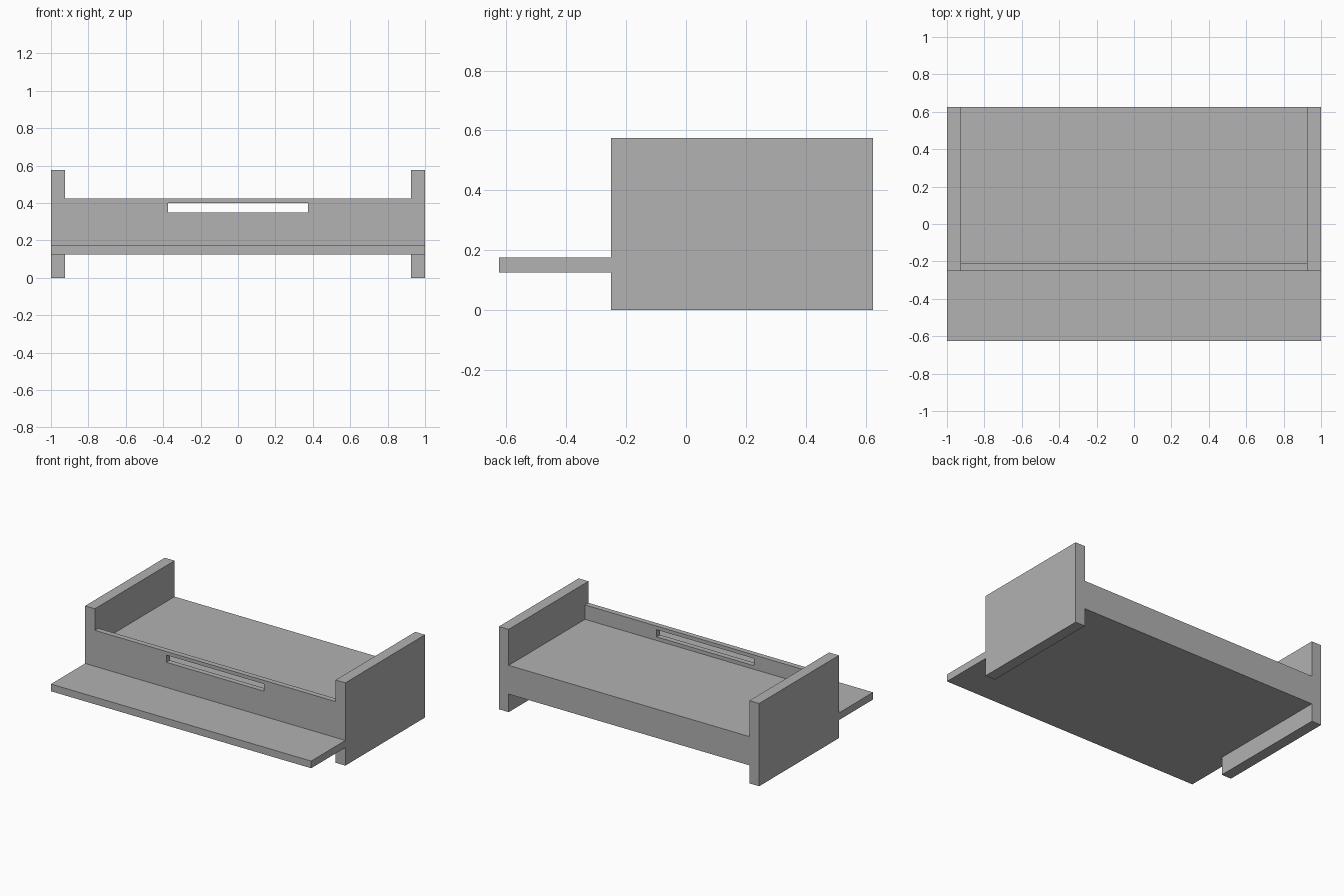
import bpy
import bmesh

cube = bpy.data.objects.get("Cube")
if cube:
    bpy.data.objects.remove(cube, do_unlink=True)

grey = bpy.data.materials.new("plain_grey")
grey.use_nodes = True
colour = (0.445, 0.445, 0.445, 1)
grey.diffuse_color = colour
grey.node_tree.nodes["Principled BSDF"].inputs["Base Color"].default_value = colour


def extrude_profile(name, profile, x0, x1):
    """Extrude a closed (y, z) outline along x."""
    bm = bmesh.new()
    face = bm.faces.new([bm.verts.new((x0, y, z)) for y, z in profile])
    result = bmesh.ops.extrude_face_region(bm, geom=[face])
    moved = [v for v in result["geom"] if isinstance(v, bmesh.types.BMVert)]
    bmesh.ops.translate(bm, verts=moved, vec=(x1 - x0, 0, 0))
    bmesh.ops.recalc_face_normals(bm, faces=bm.faces)
    mesh = bpy.data.meshes.new(name)
    bm.to_mesh(mesh)
    bm.free()
    mesh.materials.append(grey)
    obj = bpy.data.objects.new(name, mesh)
    bpy.context.collection.objects.link(obj)
    return obj


def rect(y0, y1, z0, z1):
    return [(y0, z0), (y1, z0), (y1, z1), (y0, z1)]


FRONT, BACK = -0.25, 0.625
BOTTOM, DECK_TOP, RAIL_TOP = 0.125, 0.325, 0.425
RAIL_BACK = FRONT + 0.0375
INNER = 0.925

# End panels
for side, x0, x1 in (("right", -1, -INNER), ("left", INNER, 1)):
    extrude_profile(side + "_end_panel", rect(FRONT, BACK, 0, 0.575), x0, x1)

# Thick deck with the raised front rail
deck = extrude_profile("deck_with_rail", [
    (FRONT, BOTTOM), (BACK, BOTTOM), (BACK, DECK_TOP),
    (RAIL_BACK, DECK_TOP), (RAIL_BACK, RAIL_TOP), (FRONT, RAIL_TOP)],
    -INNER, INNER)

# Long slot through the rail
cutter = extrude_profile("slot_cutter", rect(FRONT - 0.1, RAIL_BACK + 0.1, 0.35, 0.4),
                         -0.375, 0.375)
cutter.hide_render = True
cutter.hide_viewport = True
slot = deck.modifiers.new("slot", "BOOLEAN")
slot.operation = "DIFFERENCE"
slot.solver = "EXACT"
slot.object = cutter

# Front shelf, flush with the underside
extrude_profile("front_shelf", rect(-0.625, FRONT, BOTTOM, 0.175), -1, 1)
